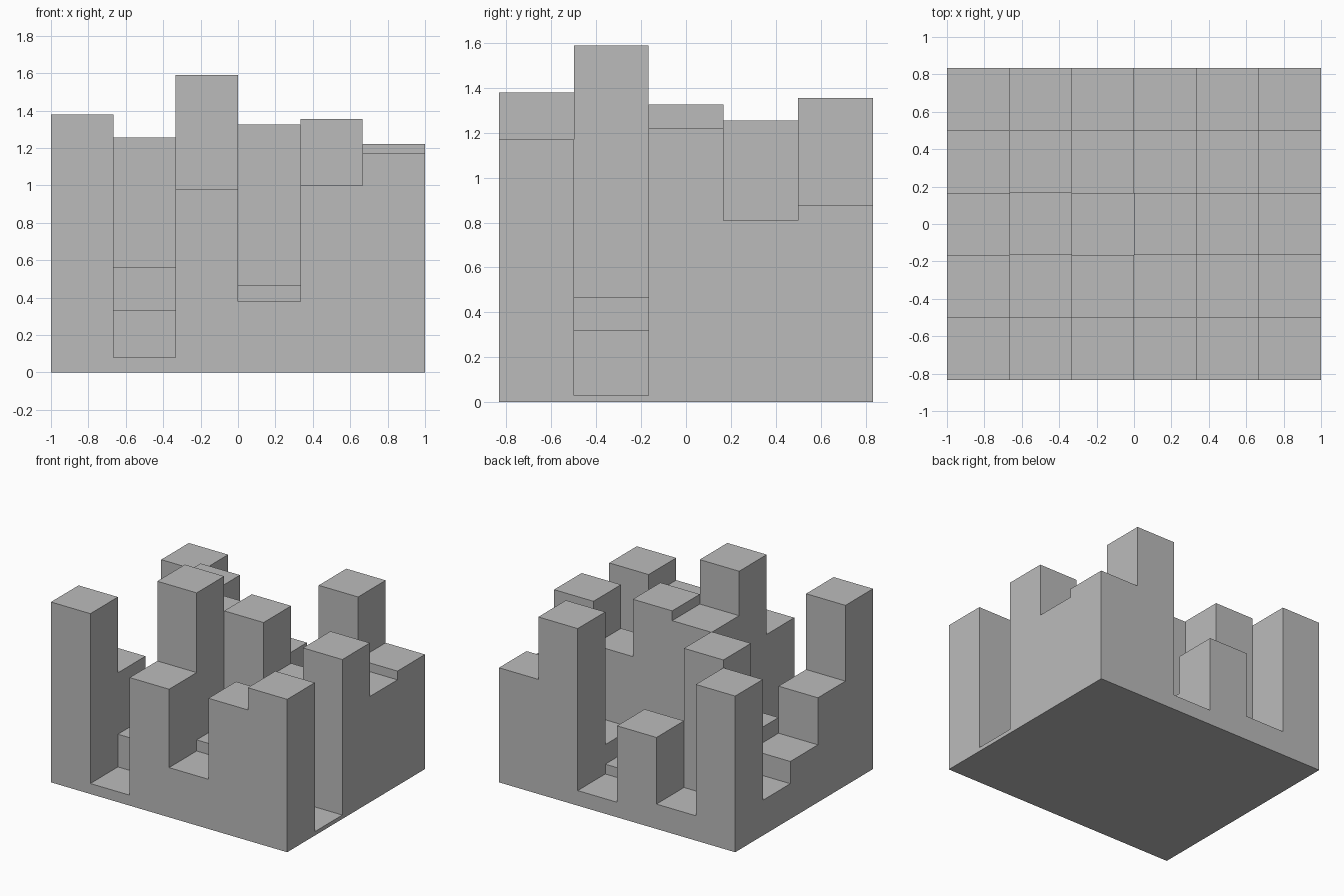
import bpy
import bmesh

cube = bpy.data.objects.get("Cube")
if cube:
    bpy.data.objects.remove(cube, do_unlink=True)

# One plain grey for every face
grey = bpy.data.materials.new("plain grey")
grey.use_nodes = True
tone = (0.5, 0.5, 0.5, 1)
grey.diffuse_color = tone
grey.node_tree.nodes["Principled BSDF"].inputs["Base Color"].default_value = tone

# Column heights, one row per line from front to back, each from -x to +x
HEIGHTS = [
    [1.38, 0.08, 0.98, 0.38, 1.00, 1.17],
    [0.80, 0.33, 1.59, 0.465, 0.32, 0.03],
    [0.44, 0.56, 1.25, 1.325, 0.886, 1.22],
    [0.27, 1.255, 0.40, 0.19, 0.34, 0.81],
    [1.195, 0.19, 0.70, 0.115, 1.355, 0.877],
]
ROWS, COLS = len(HEIGHTS), len(HEIGHTS[0])
STEP = 2 / COLS


def height(col, row):
    inside = 0 <= col < COLS and 0 <= row < ROWS
    return HEIGHTS[row][col] if inside else 0


def corner(col, row, z):
    return ((col - COLS / 2) * STEP, (row - ROWS / 2) * STEP, z)


bm = bmesh.new()


def quad(*points):
    bm.faces.new([bm.verts.new(p) for p in points])


# Column tops, undersides, and the walls that rise above each neighbour
for row in range(ROWS):
    for col in range(COLS):
        h = height(col, row)
        ring = [(col, row), (col + 1, row), (col + 1, row + 1), (col, row + 1)]
        quad(*[corner(c, r, h) for c, r in ring])
        quad(*[corner(c, r, 0) for c, r in reversed(ring)])
        sides = [(0, -1), (1, 0), (0, 1), (-1, 0)]
        for k, (dc, dr) in enumerate(sides):
            low = height(col + dc, row + dr)
            if h > low:
                a, b = ring[k], ring[(k + 1) % 4]
                quad(corner(*a, low), corner(*b, low), corner(*b, h), corner(*a, h))

bmesh.ops.remove_doubles(bm, verts=bm.verts, dist=0.0001)

mesh = bpy.data.meshes.new("column_block")
bm.to_mesh(mesh)
bm.free()
mesh.materials.append(grey)
block = bpy.data.objects.new("column_block", mesh)
bpy.context.collection.objects.link(block)
